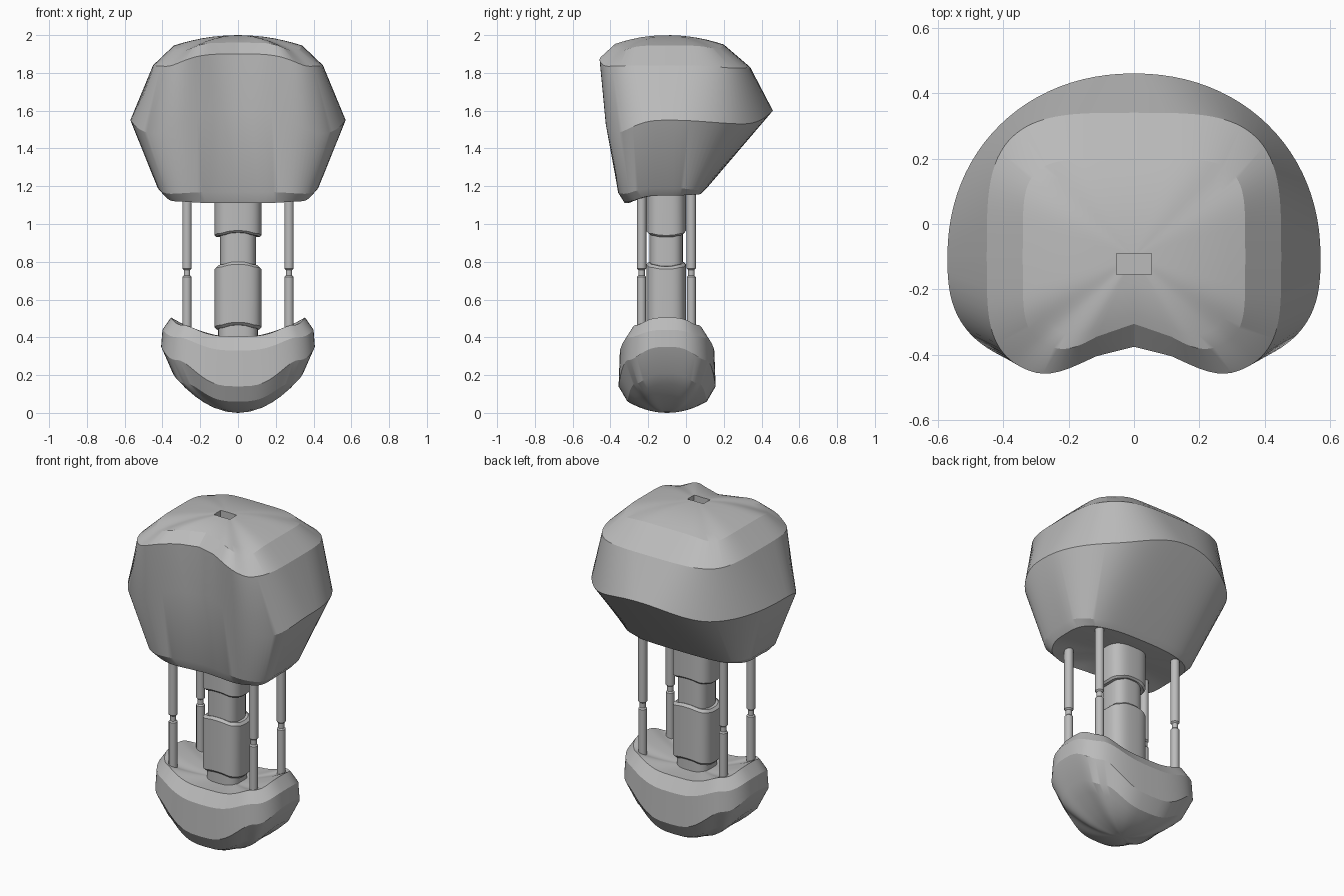
import bpy
import bmesh
from math import sin, cos, pi, copysign

if "Cube" in bpy.data.objects:
    bpy.data.objects.remove(bpy.data.objects["Cube"])

grey = bpy.data.materials.new("plain grey")
grey.use_nodes = True
grey.diffuse_color = (0.5, 0.5, 0.5, 1)
grey.node_tree.nodes["Principled BSDF"].inputs["Base Color"].default_value = (0.5, 0.5, 0.5, 1)


def height(keys, t):
    """Blend heights for front, front corner, side, back corner and back."""
    if not isinstance(keys, tuple):
        return keys
    f = (sin_angle(t) + pi / 2) / (pi / 4)
    i = min(int(f), 3)
    k = (1 - cos(pi * (f - i))) / 2
    return keys[i] * (1 - k) + keys[i + 1] * k


def sin_angle(t):
    """Fold an angle to the right half, from -pi/2 (front) to pi/2 (back)."""
    t = (t + pi / 2) % (2 * pi) - pi / 2
    return pi - t if t > pi / 2 else t


def outline(ring, segments):
    """Rounded outline with its own front and back depth and a front dent."""
    rx, front, back, n_front, n_back, dent, keys = ring
    points = []
    for i in range(segments):
        t = 2 * pi * i / segments
        c, s = cos(t), sin(t)
        n, ry = (n_front, front) if s < 0 else (n_back, back)
        x = copysign(abs(c) ** (2 / n), c) * rx
        y = copysign(abs(s) ** (2 / n), s) * ry
        if s < 0:
            y += dent * cos(pi / 2 * min(abs(x) / (0.7 * rx), 1)) ** 2
        points.append((x, y, height(keys, t)))
    return points


def domed(points, centre_z, steps):
    """Shrink an outline to its centre along a curved dome."""
    return [[(x * s, y * s, centre_z + (z - centre_z) * s * s) for x, y, z in points]
            for s in steps]


def loft(name, rings, start_z, end_z, at=(0, -0.1), segments=96, steps=(), angle=30):
    loops = [outline(r, segments) for r in rings]
    loops = (domed(loops[0], start_z, steps[::-1]) + loops
             + domed(loops[-1], end_z, steps))
    bm = bmesh.new()
    rows = [[bm.verts.new((x + at[0], y + at[1], z)) for x, y, z in loop] for loop in loops]
    for a, b in zip(rows, rows[1:]):
        for i in range(segments):
            j = (i + 1) % segments
            bm.faces.new((a[i], a[j], b[j], b[i]))
    for row, z in ((rows[0], start_z), (rows[-1], end_z)):
        tip = bm.verts.new((at[0], at[1], z))
        for i in range(segments):
            bm.faces.new((row[i], row[(i + 1) % segments], tip))
    bmesh.ops.recalc_face_normals(bm, faces=bm.faces)
    mesh = bpy.data.meshes.new(name)
    bm.to_mesh(mesh)
    bm.free()
    mesh.materials.append(grey)
    obj = bpy.data.objects.new(name, mesh)
    bpy.context.collection.objects.link(obj)
    bpy.ops.object.select_all(action="DESELECT")
    obj.select_set(True)
    bpy.context.view_layer.objects.active = obj
    bpy.ops.object.shade_smooth_by_angle(angle=angle * pi / 180)
    return obj


DOME = (0.85, 0.7, 0.55, 0.4, 0.2)

# Large upper shell, listed from the crown down to the underside
upper = loft("upper_shell", [
    (0.34, 0.29, 0.30, 5, 5, 0.085, (1.96, 1.915, 1.945, 1.93, 1.95)),
    (0.45, 0.375, 0.44, 4, 3.7, 0.10, (1.90, 1.835, 1.84, 1.825, 1.83)),
    (0.57, 0.36, 0.56, 2.8, 2.1, 0.085, (1.61, 1.48, 1.55, 1.53, 1.60)),
    (0.425, 0.27, 0.21, 4, 3, 0.04, (1.17, 1.16, 1.19, 1.18, 1.19)),
    (0.39, 0.235, 0.18, 4, 3, 0.03, (1.11, 1.12, 1.15, 1.155, 1.16)),
], 2.0, 1.155, steps=DOME, angle=22)

# Small rectangular slot in the crown
bpy.ops.mesh.primitive_cube_add(size=1, location=(0, -0.122, 2.0))
cutter = bpy.context.object
cutter.name = "slot_cutter"
cutter.scale = (0.107, 0.065, 0.12)
cutter.data.materials.append(grey)
cutter.hide_render = True
cutter.hide_set(True)
cut = upper.modifiers.new("slot", "BOOLEAN")
cut.operation = "DIFFERENCE"
cut.solver = "EXACT"
cut.object = cutter

# Saddle-shaped lower shell, listed from the rim down
loft("lower_shell", [
    (0.355, 0.20, 0.20, 3.5, 3.5, 0, (0.405, 0.465, 0.505, 0.465, 0.405)),
    (0.40, 0.25, 0.25, 3, 3, 0, (0.33, 0.40, 0.44, 0.40, 0.33)),
    (0.407, 0.257, 0.257, 3, 3, 0, (0.14, 0.28, 0.35, 0.28, 0.14)),
    (0.345, 0.21, 0.21, 3, 3, 0, (0.06, 0.155, 0.21, 0.155, 0.06)),
], 0.40, 0.0, steps=DOME, angle=22)


def column(name, rx, ry, bottom, top, sag, bevel):
    """Rounded-square column whose ends dip towards the sides."""
    def ring(inset, z, dip):
        keys = (z, z - dip * 0.6, z - dip, z - dip * 0.6, z)
        return (rx - inset, ry - inset, ry - inset, 3, 3, 0, keys)
    loft(name, [ring(bevel, bottom, sag), ring(0, bottom + bevel, sag),
                ring(0, top - bevel, sag), ring(bevel, top, sag)],
         bottom - sag / 2, top - sag / 2, at=(0, -0.105), segments=48)


# Central telescoping column
column("column_base", 0.105, 0.088, 0.36, 0.52, 0.01, 0.005)
column("column_lower_sleeve", 0.125, 0.105, 0.465, 0.80, 0.025, 0.014)
column("column_neck", 0.095, 0.088, 0.70, 1.02, 0.01, 0.005)
column("column_upper_sleeve", 0.125, 0.105, 0.955, 1.20, 0.025, 0.01)


def rod(name, x, y, r, bottom, top, bevel=0.008):
    def ring(radius, z):
        return (radius, radius, radius, 2, 2, 0, z)
    loft(name, [ring(r - bevel, bottom), ring(r, bottom + bevel),
                ring(r, top - bevel), ring(r - bevel, top)],
         bottom, top, at=(x, y), segments=24)


# Four telescoping corner rods
for side, x in (("left", 0.27), ("right", -0.27)):
    for end, y in (("front", -0.235), ("back", 0.028)):
        rod(f"{end}_{side}_rod_lower", x, y, 0.024, 0.38, 0.728)
        rod(f"{end}_{side}_rod_pin", x, y, 0.017, 0.70, 0.79, 0.002)
        rod(f"{end}_{side}_rod_upper", x, y, 0.025, 0.757, 1.20)
